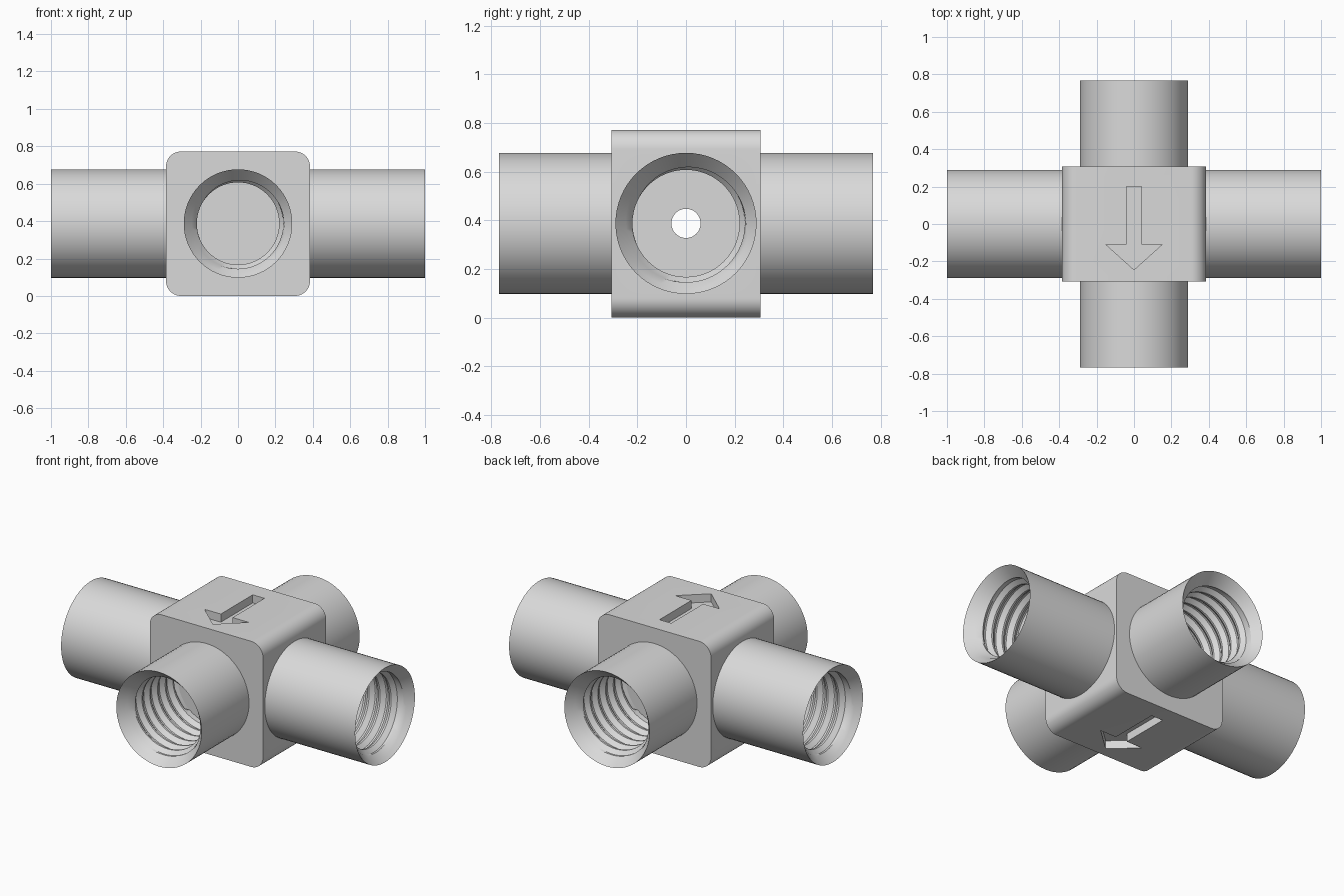
import bpy, bmesh, math
from mathutils import Matrix, Vector

old = bpy.data.objects.get("Cube")
if old:
    bpy.data.objects.remove(old, do_unlink=True)

MID = 0.387                              # height of the port axes
HX, HY, HZ = 0.385, 0.307, 0.386         # block half sizes
OUTER, ROOT, CREST, HOLE = 0.29, 0.242, 0.22, 0.06
PITCH, CHAMFER = 0.075, 0.08
SEG = 64

grey = bpy.data.materials.new("light grey")
grey.use_nodes = True
colour = (0.7, 0.7, 0.7, 1)
grey.diffuse_color = colour
grey.node_tree.nodes["Principled BSDF"].inputs["Base Color"].default_value = colour


def make(name, bm, cutter=False):
    bmesh.ops.recalc_face_normals(bm, faces=bm.faces)
    mesh = bpy.data.meshes.new(name)
    bm.to_mesh(mesh)
    bm.free()
    mesh.materials.append(grey)
    ob = bpy.data.objects.new(name, mesh)
    bpy.context.collection.objects.link(ob)
    if cutter:
        ob.hide_render = True
        ob.hide_set(True)
    return ob


def smooth(ob):
    bpy.ops.object.select_all(action='DESELECT')
    ob.select_set(True)
    bpy.context.view_layer.objects.active = ob
    bpy.ops.object.shade_smooth_by_angle(angle=math.radians(25))


def frame(direction):
    """Matrix turning local z into a horizontal direction through the centre."""
    turn = Vector(direction).to_track_quat('Z', 'Y').to_matrix().to_4x4()
    return Matrix.Translation((0, 0, MID)) @ turn


def rod_cutter(name, direction, radius, start, end):
    bm = bmesh.new()
    place = frame(direction) @ Matrix.Translation((0, 0, (start + end) / 2))
    bmesh.ops.create_cone(bm, cap_ends=True, segments=SEG, radius1=radius,
                          radius2=radius, depth=end - start, matrix=place)
    return make(name, bm, True)


def arrow_cutter(name, z, depth):
    """Flow arrow, pointing forward, as a prism centred on height z."""
    half = [(0.04, 0.2), (0.04, -0.11), (0.15, -0.11)]
    outline = half + [(0, -0.245)] + [(-x, y) for x, y in reversed(half)]
    bm = bmesh.new()
    face = bm.faces.new([bm.verts.new((x, y, z - depth)) for x, y in outline])
    top = bmesh.ops.extrude_face_region(bm, geom=[face])["geom"]
    bmesh.ops.translate(bm, vec=(0, 0, 2 * depth),
                        verts=[v for v in top if isinstance(v, bmesh.types.BMVert)])
    return make(name, bm, True)


def grid_surface(bm, rows):
    """Quads between successive rows of vertices."""
    for a, b in zip(rows, rows[1:]):
        for i in range(len(a) - 1):
            bm.faces.new((a[i], a[i + 1], b[i + 1], b[i]))


def port(name, direction, base, tip, floor):
    """Outer pipe wall, mouth chamfer and helical thread down to the floor."""
    bm = bmesh.new()
    depth = tip - floor

    def ring(points):
        return [bm.verts.new((r * math.cos(t), r * math.sin(t), tip - s))
                for t, r, s in points]

    angles = [2 * math.pi * i / SEG for i in range(SEG + 1)]
    rows = [ring([(t, OUTER, s) for t in angles]) for s in (tip - base, 0)]

    profile = (ROOT, ROOT, CREST, CREST)
    steps = (0, 0.15, 0.5, 0.65)
    for turn in range(-1, math.ceil(depth / PITCH) + 1):
        for r0, step in zip(profile, steps):
            points = []
            for t in angles:
                s = PITCH * (turn + step + t / (2 * math.pi))
                s = min(max(s, 0), depth)
                r = max(r0, OUTER - (OUTER - CREST) * s / CHAMFER)
                if s >= depth:
                    r = CREST
                points.append((t, r, s))
            rows.append(ring(points))
    grid_surface(bm, rows)
    bmesh.ops.remove_doubles(bm, verts=bm.verts, dist=0.0002)
    bmesh.ops.dissolve_degenerate(bm, edges=bm.edges, dist=0.0002)
    bm.transform(frame(direction))
    smooth(make(name, bm))


# Central block, rounded along its front-to-back edges
bm = bmesh.new()
bmesh.ops.create_cube(bm, size=2, matrix=Matrix.Translation((0, 0, HZ))
                      @ Matrix.Diagonal((HX, HY, HZ, 1)))
long_edges = [e for e in bm.edges
              if abs(e.verts[0].co.y - e.verts[1].co.y) > HY]
bmesh.ops.bevel(bm, geom=long_edges, offset=0.08, segments=10,
                profile=0.5, affect='EDGES')
block = make("centre_block", bm)

# Ports: name, direction, block face, pipe tip, bore floor
ports = [("left_port", (1, 0, 0), HX, 1.0, 0.36),
         ("right_port", (-1, 0, 0), HX, 1.0, 0.36),
         ("front_port", (0, -1, 0), HY, 0.768, 0.27),
         ("back_port", (0, 1, 0), HY, 0.768, 0.27)]
cutters = [arrow_cutter("top_arrow_cutter", 2 * HZ, 0.05),
           arrow_cutter("bottom_arrow_cutter", 0, 0.05),
           rod_cutter("side_hole_cutter", (1, 0, 0), HOLE, -0.5, 0.5),
           rod_cutter("through_hole_cutter", (0, 1, 0), HOLE, -0.5, 0.5)]
for name, direction, base, tip, floor in ports:
    port(name, direction, base, tip, floor)
    cutters.append(rod_cutter(name + "_cutter", direction, 0.265, floor, 0.5))

# Sink the arrows, bores and crossing flow holes into the block
for cutter in cutters:
    mod = block.modifiers.new(cutter.name, 'BOOLEAN')
    mod.operation = 'DIFFERENCE'
    mod.solver = 'EXACT'
    mod.object = cutter
bpy.context.view_layer.update()
cut_mesh = bpy.data.meshes.new_from_object(
    block.evaluated_get(bpy.context.evaluated_depsgraph_get()))
block.modifiers.clear()
block.data = cut_mesh
smooth(block)
for cutter in cutters:
    bpy.data.objects.remove(cutter, do_unlink=True)
